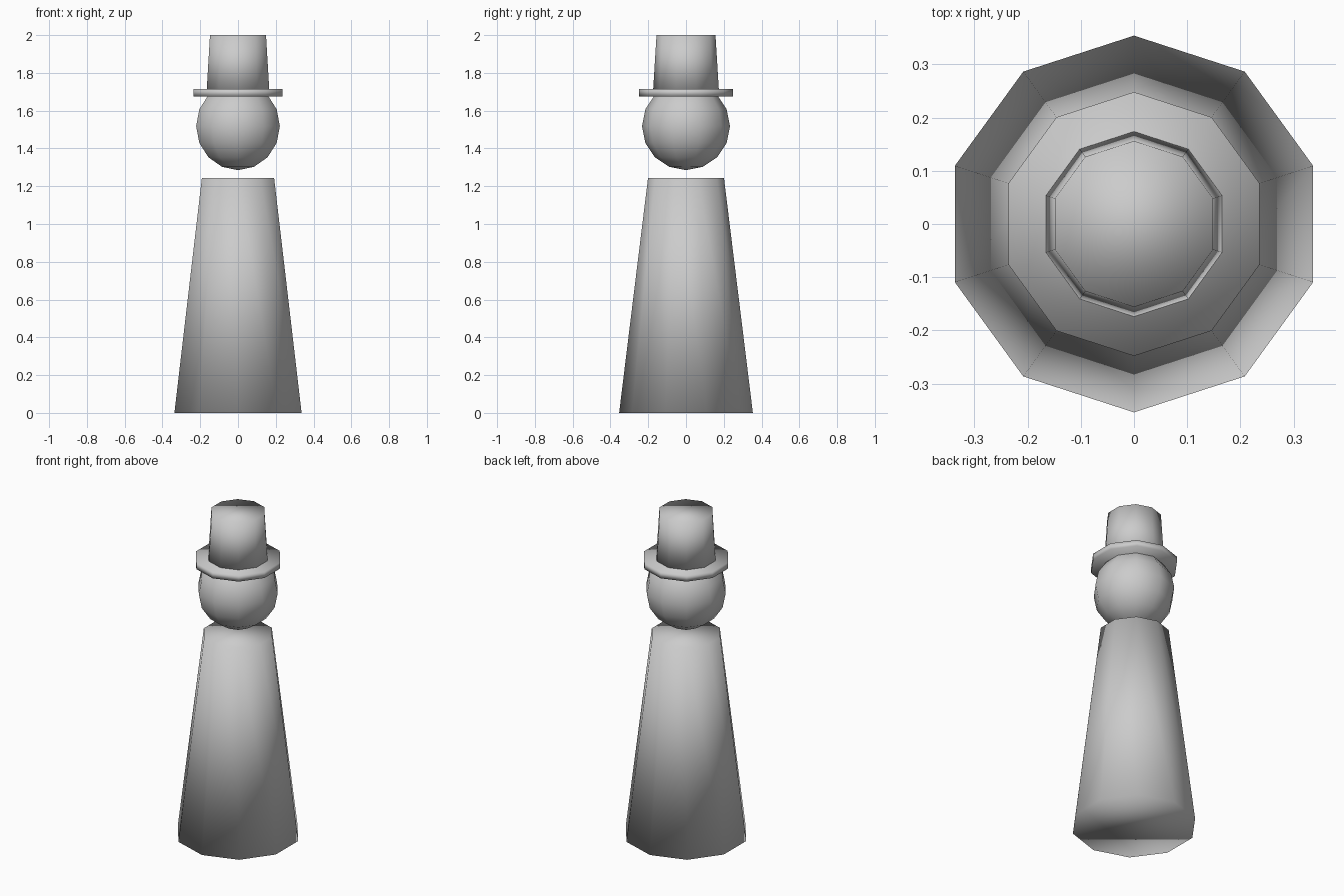
import bpy
import bmesh
from mathutils import Matrix

if "Cube" in bpy.data.objects:
    bpy.data.objects.remove(bpy.data.objects["Cube"])

SIDES = 10


def finish(name, bm):
    """Turn a bmesh into a fully smooth-shaded object."""
    for face in bm.faces:
        face.smooth = True
    mesh = bpy.data.meshes.new(name)
    bm.to_mesh(mesh)
    bm.free()
    obj = bpy.data.objects.new(name, mesh)
    bpy.context.collection.objects.link(obj)
    return obj


def tapered(name, z0, z1, r0, r1):
    """Capped ten-sided cone between two heights, corners on the y axis."""
    bm = bmesh.new()
    bmesh.ops.create_cone(bm, cap_ends=True, cap_tris=False, segments=SIDES,
                          radius1=r0, radius2=r1, depth=z1 - z0,
                          matrix=Matrix.Translation((0, 0, (z0 + z1) / 2)))
    return finish(name, bm)


def ball(name, z, radius, rings):
    """Low-poly sphere sharing the side count of the other parts."""
    bm = bmesh.new()
    bmesh.ops.create_uvsphere(bm, u_segments=SIDES, v_segments=rings,
                              radius=radius,
                              matrix=Matrix.Translation((0, 0, z)))
    return finish(name, bm)


# Robe-like body
tapered("body", 0.0, 1.244, 0.354, 0.201)

# Head floating just above the body
ball("head", 1.518, 0.233, 8)

# Hat: thin brim and tapered crown
tapered("hat_brim", 1.676, 1.714, 0.248, 0.248)
tapered("hat_crown", 1.695, 2.0, 0.175, 0.156)
